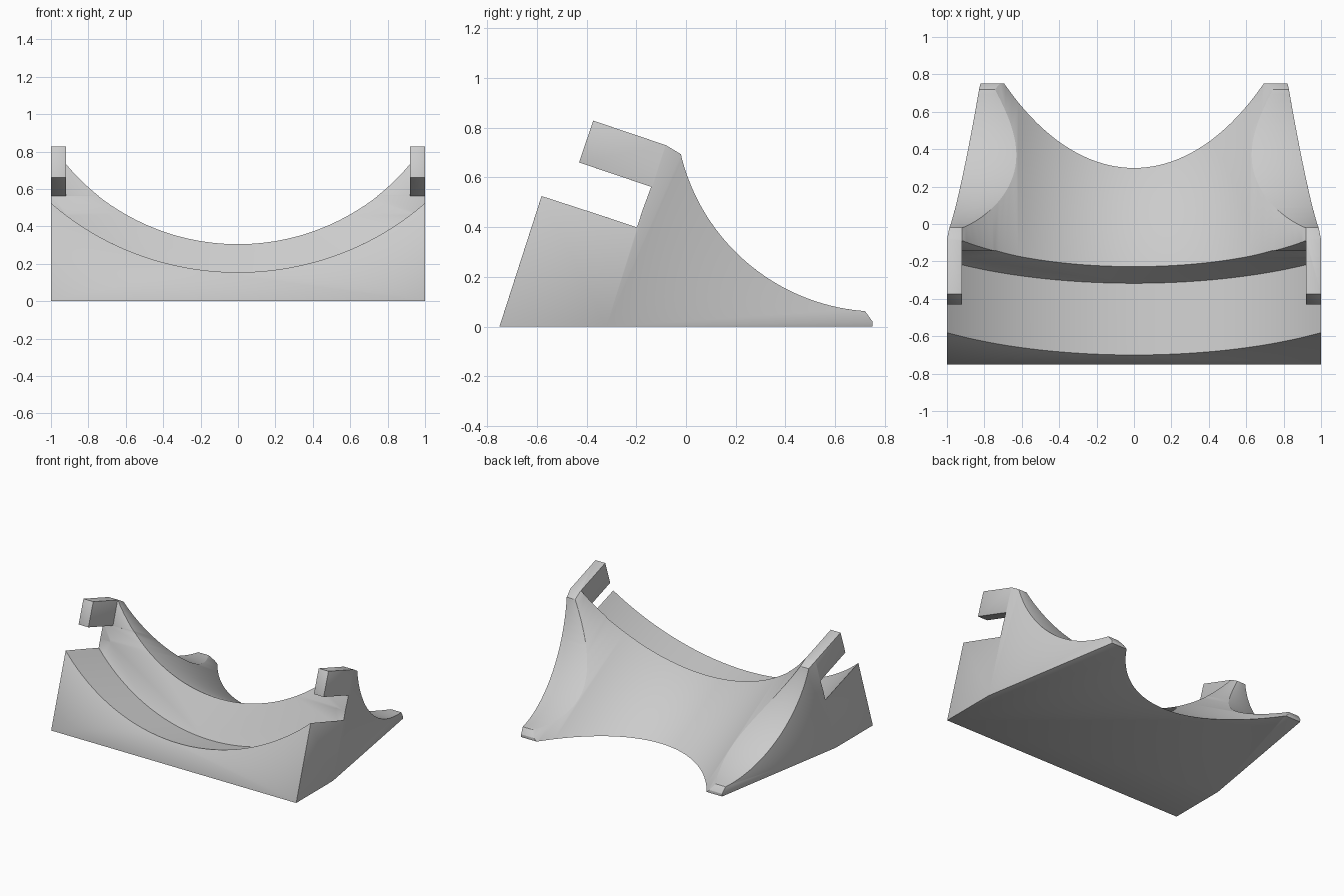
import bpy, bmesh, math
from mathutils import Vector

if "Cube" in bpy.data.objects:
    bpy.data.objects.remove(bpy.data.objects["Cube"], do_unlink=True)

grey = bpy.data.materials.new("light_grey")
grey.use_nodes = True
colour = (0.6, 0.6, 0.6, 1)
grey.diffuse_color = colour
grey.node_tree.nodes["Principled BSDF"].inputs["Base Color"].default_value = colour


def prism(name, points, origin, u, v, w, start, end):
    """Extrude a 2D outline, drawn on axes u and v, along axis w."""
    bm = bmesh.new()
    rings = [[bm.verts.new(origin + u * a + v * b + w * t) for a, b in points]
             for t in (start, end)]
    bm.faces.new(rings[0])
    bm.faces.new(rings[1])
    n = len(points)
    for i in range(n):
        j = (i + 1) % n
        bm.faces.new((rings[0][i], rings[0][j], rings[1][j], rings[1][i]))
    bmesh.ops.recalc_face_normals(bm, faces=bm.faces)
    mesh = bpy.data.meshes.new(name)
    bm.to_mesh(mesh)
    bm.free()
    obj = bpy.data.objects.new(name, mesh)
    bpy.context.collection.objects.link(obj)
    mesh.materials.append(grey)
    return obj


def trough(radius, half_width, steps=64):
    """Arc whose lowest point is at the origin."""
    xs = [half_width * (2 * i / steps - 1) for i in range(steps + 1)]
    return [(x, radius - math.sqrt(radius ** 2 - x * x)) for x in xs]


def tilted(degrees):
    """Axes running back-and-down, and up at a right angle to it."""
    a = math.radians(degrees)
    return Vector((0, math.cos(a), -math.sin(a))), Vector((0, math.sin(a), math.cos(a)))


X, Y, Z = Vector((1, 0, 0)), Vector((0, 1, 0)), Vector((0, 0, 1))
zero = Vector((0, 0, 0))

# Body: side outline with hooked arms and a swept back
sweep_radius, cy, cz = 0.823, 0.78, 0.883
outline = [(-0.75, 0), (-0.58, 0.527), (-0.2, 0.4), (-0.14, 0.562), (-0.43, 0.66),
           (-0.373, 0.828), (-0.08, 0.729), (-0.02, 0.693)]
for i in range(1, 41):
    y = -0.02 + 0.74 * (i / 40) ** 1.5
    outline.append((y, cz - math.sqrt(sweep_radius ** 2 - (y - cy) ** 2)))
outline += [(0.75, 0.02), (0.75, 0)]
stand = prism("cradle_stand", outline, zero, Y, Z, X, -1, 1)

cutters = []

# Front ledge and the gap between the arms
along, up = tilted(18)
ledge = trough(1.48, 1.02) + [(1.02, 0.45), (0.92, 0.45), (0.92, 1.3),
                              (-0.92, 1.3), (-0.92, 0.45), (-1.02, 0.45)]
cutters.append(prism("ledge_cutter", ledge, Vector((0, -0.317, 0.03)),
                     X, up, along, -0.9, 0))

# Round saddle sloping down to the back
along, up = tilted(30)
saddle = trough(1.18, 1.1) + [(1.1, 1.4), (-1.1, 1.4)]
cutters.append(prism("saddle_cutter", saddle, Vector((0, -0.22, 0.3)),
                     X, up, along, -0.6, 1.6))

# Slanted side cuts narrowing the rear horns
lean = Vector((0, 0.325, 1))
for side in (-1, 1):
    wedge = [(side, -0.32), (side * 0.781, 0.98), (side * 1.4, 0.98), (side * 1.4, -0.32)]
    cutters.append(prism("side_cutter", wedge, zero, X, Y, lean, -0.5, 1.2))

bpy.context.view_layer.objects.active = stand
stand.select_set(True)
for cutter in cutters:
    cutter.hide_render = True
    mod = stand.modifiers.new(cutter.name, "BOOLEAN")
    mod.operation = "DIFFERENCE"
    mod.solver = "EXACT"
    mod.object = cutter
    bpy.ops.object.modifier_apply(modifier=mod.name)
for cutter in cutters:
    bpy.data.objects.remove(cutter, do_unlink=True)

# Softened edges
bevel = stand.modifiers.new("soft_edges", "BEVEL")
bevel.width = 0.008
bevel.segments = 2
bevel.limit_method = "ANGLE"
bevel.angle_limit = math.radians(30)
bpy.ops.object.modifier_apply(modifier=bevel.name)
bpy.ops.object.shade_smooth_by_angle(angle=math.radians(30))
